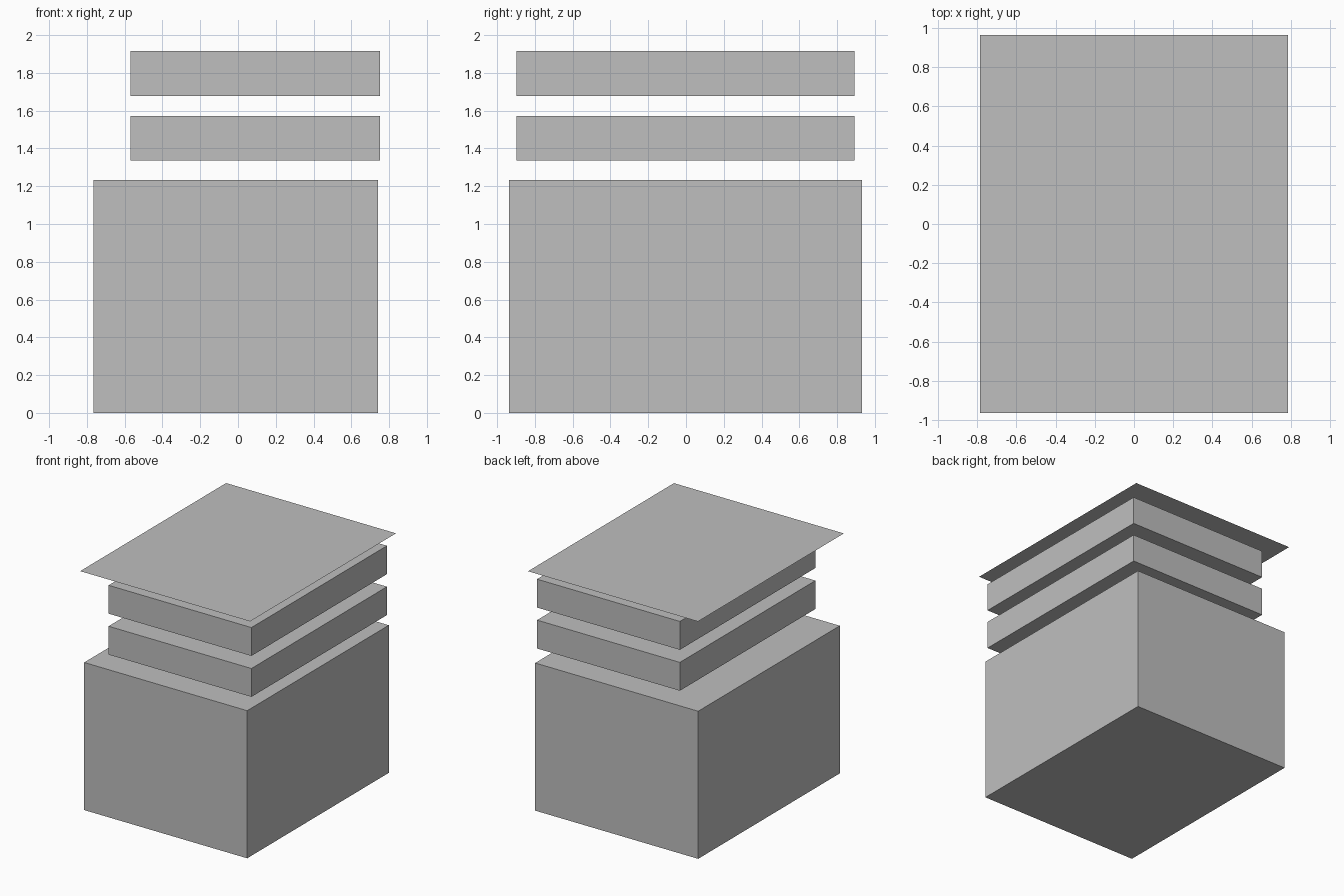
import bpy
import bmesh

default = bpy.data.objects.get("Cube")
if default:
    bpy.data.objects.remove(default, do_unlink=True)

grey = bpy.data.materials.new("plain_grey")
colour = (0.52, 0.52, 0.52, 1)
grey.use_nodes = True
grey.diffuse_color = colour
grey.node_tree.nodes["Principled BSDF"].inputs["Base Color"].default_value = colour


def add_block(name, x, y, z):
    """Box, or a flat sheet when z has no height, spanning the given ranges."""
    spans = (x, y, z)
    size = [hi - lo for lo, hi in spans]
    bm = bmesh.new()
    if size[2] > 0:
        bmesh.ops.create_cube(bm, size=1)
    else:
        bmesh.ops.create_grid(bm, x_segments=1, y_segments=1, size=0.5)
    bmesh.ops.scale(bm, vec=size[:2] + [size[2] or 1], verts=bm.verts)
    mesh = bpy.data.meshes.new(name)
    bm.to_mesh(mesh)
    bm.free()
    mesh.materials.append(grey)
    obj = bpy.data.objects.new(name, mesh)
    obj.location = [(lo + hi) / 2 for lo, hi in spans]
    bpy.context.collection.objects.link(obj)


# Large base block
add_block("base_block", (-0.765, 0.741), (-0.937, 0.932), (0, 1.233))

# Two identical floating slabs
for name, bottom in (("lower_slab", 1.336), ("upper_slab", 1.678)):
    add_block(name, (-0.568, 0.752), (-0.897, 0.892), (bottom, bottom + 0.237))

# Thin overhanging top sheet
add_block("top_sheet", (-0.785, 0.785), (-0.962, 0.964), (2, 2))
